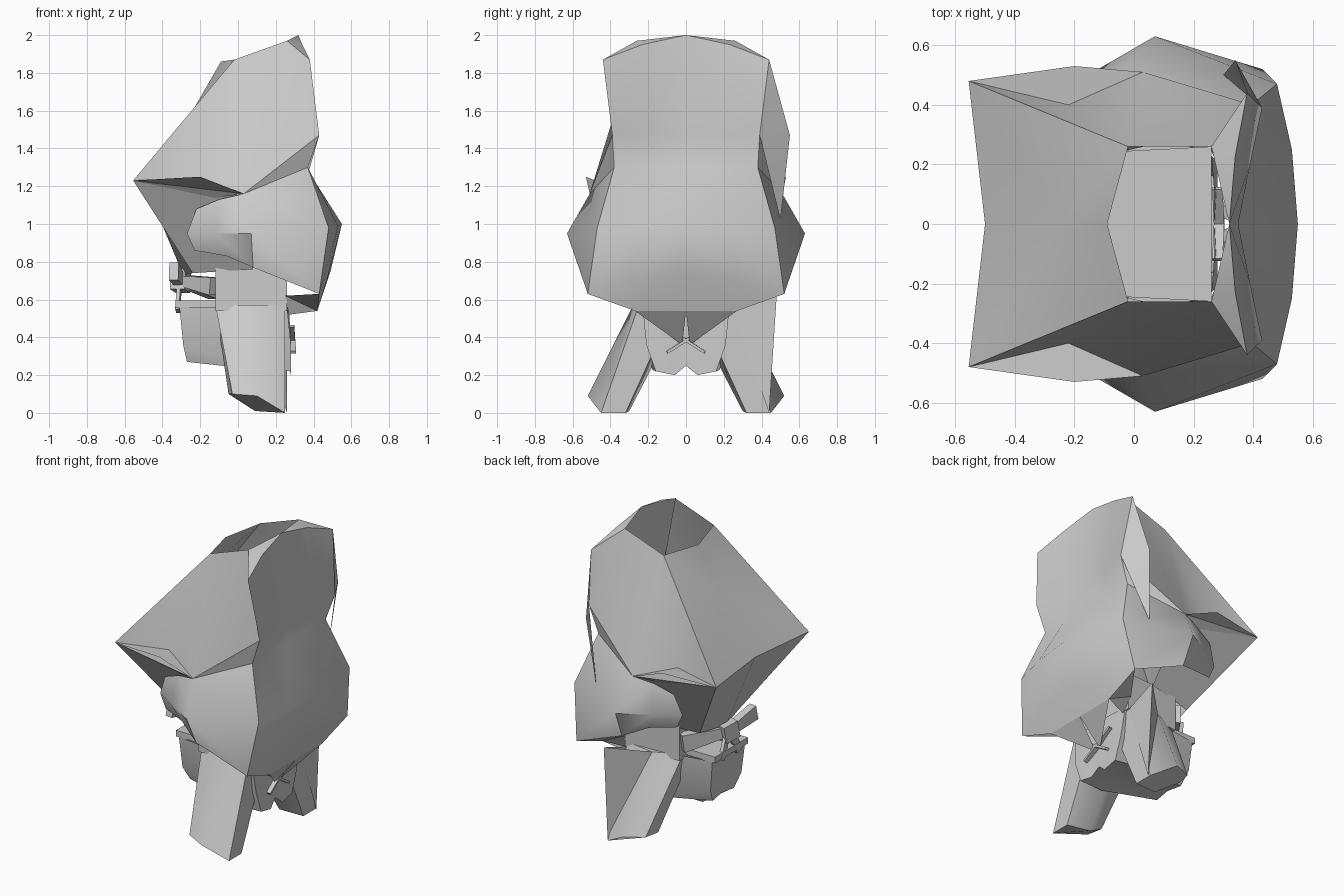
import bpy
import bmesh
from math import radians
from mathutils import Vector

old_cube = bpy.data.objects.get("Cube")
if old_cube:
    bpy.data.objects.remove(old_cube, do_unlink=True)

# One plain cloth colour
cloth = bpy.data.materials.new("grey_cloth")
cloth.use_nodes = True
grey = (0.6, 0.6, 0.6, 1)
cloth.diffuse_color = grey
cloth.node_tree.nodes["Principled BSDF"].inputs["Base Color"].default_value = grey


def finish(name, bm, angle):
    """Weld, orient, and turn a bmesh into a shaded object."""
    bmesh.ops.remove_doubles(bm, verts=bm.verts, dist=0.0005)
    bmesh.ops.recalc_face_normals(bm, faces=bm.faces)
    mesh = bpy.data.meshes.new(name)
    bm.to_mesh(mesh)
    bm.free()
    mesh.materials.append(cloth)
    obj = bpy.data.objects.new(name, mesh)
    bpy.context.collection.objects.link(obj)
    bpy.ops.object.select_all(action='DESELECT')
    obj.select_set(True)
    bpy.context.view_layer.objects.active = obj
    bpy.ops.object.shade_smooth_by_angle(angle=radians(angle))


def shell(name, polygons, mirror=True, angle=35):
    """Sheet of polygons, repeated on both sides of the middle plane."""
    bm = bmesh.new()
    for side in ((1, -1) if mirror else (1,)):
        for polygon in polygons:
            bm.faces.new([bm.verts.new((x, y * side, z)) for x, y, z in polygon])
    finish(name, bm, angle)


def grid(rows):
    """Quads between neighbouring rows of points."""
    quads = []
    for upper, lower in zip(rows, rows[1:]):
        for i in range(len(upper) - 1):
            quads.append((upper[i], upper[i + 1], lower[i + 1], lower[i]))
    return quads


def tube(top, bottom):
    """Closed tube between two matching rings."""
    return grid([top + top[:1], bottom + bottom[:1]]) + [top, bottom]


def ribbon(name, start, end, width, depth, flare=1.0):
    """Flat bar from start to end, widening by the flare."""
    start, end = Vector(start), Vector(end)
    along = end - start
    rotation = along.to_track_quat('Y', 'Z')
    bm = bmesh.new()
    bmesh.ops.create_cube(bm, size=1)
    for v in bm.verts:
        scale = flare if v.co.y > 0 else 1
        local = Vector((v.co.x * depth, v.co.y * along.length, v.co.z * width * scale))
        v.co = (start + end) / 2 + rotation @ local
    finish(name, bm, 30)


# Key points of the jacket, on the +y side
hem_middle = (-0.5, 0, 1.23)
hem_corner = (-0.555, 0.48, 1.23)
chest_middle = (-0.24, 0, 1.6)
neck_middle = (-0.09, 0, 1.86)
neck_front = (-0.02, 0.26, 1.87)
neck_back = (0.26, 0.26, 1.97)
collar_top = (0.32, 0, 2)
collar_side = (0.34, 0.23, 1.95)
shoulder = (0.38, 0.44, 1.87)
blade = (0.43, 0.39, 1.47)
hem_pleat = (-0.22, 0.4, 1.24)
hem_side = (-0.2, 0.53, 1.25)
hem_low = (0.03, 0.51, 1.16)
hem_fold = (-0.39, 0.36, 1.1)
waist = (0.37, 0.38, 1.3)
hip_back = (0.48, 0.47, 0.98)
tail_side = (0.43, 0.52, 0.63)
tail_middle = (0.42, 0, 0.54)
tail_corner = (0.42, 0.27, 0.54)

# Upper jacket: front panel, sides and collar, open at the neck
shell("jacket_front", [
    (hem_middle, hem_corner, chest_middle),
    (chest_middle, hem_corner, neck_front),
    (chest_middle, neck_front, neck_middle)])
shell("jacket_sides", [
    (hem_corner, neck_front, hem_pleat),
    (neck_front, neck_back, hem_low),
    (neck_front, hem_low, hem_pleat),
    (neck_back, shoulder, blade, hem_low),
    (hem_low, blade, waist)])
shell("collar", [
    (neck_back, collar_top, collar_side),
    (neck_back, collar_side, shoulder)])
shell("jacket_hem", [
    (hem_corner, hem_side, hem_low, hem_pleat),
    (hem_corner, hem_side, hem_low, hem_fold)])

# Back panel, from the collar to the coat tail
back_rows = [
    [collar_top, collar_side, shoulder],
    [(0.35, 0, 1.47), (0.39, 0.2, 1.47), blade],
    [(0.36, 0, 1.3), (0.37, 0.2, 1.3), waist],
    [(0.55, 0, 1), (0.53, 0.25, 0.99), hip_back],
    [(0.49, 0, 0.75), (0.47, 0.27, 0.7), tail_side]]
tail_upper = back_rows[-1]
shell("coat_back", grid(back_rows) + [
    (tail_upper[0], tail_upper[1], tail_corner, tail_middle),
    (tail_upper[1], tail_side, tail_corner)], angle=50)

# Flared coat sides around the hips
shell("coat_sides", grid([
    [(-0.22, 0.44, 1.08), (-0.1, 0.47, 1.13), hem_low, waist],
    [(-0.27, 0.42, 0.95), (-0.12, 0.52, 0.95), (0.07, 0.63, 0.95), hip_back],
    [(-0.23, 0.42, 0.86), (-0.06, 0.47, 0.83), (0.08, 0.55, 0.77), tail_side]]), angle=45)

# Lining from the tail in towards the trousers
seat = (0.25, 0.27, 0.62)
shell("tail_lining", [
    (tail_middle, tail_corner, (0.28, 0.02, 0.36)),
    (tail_corner, tail_side, seat),
    (tail_corner, seat, (0.27, 0.22, 0.52))])

# Loose flap behind the left shoulder
flap_tip = (0.34, 0.55, 1.47)
shell("shoulder_flap", [
    (shoulder, flap_tip, blade),
    (blade, flap_tip, (0.3, 0.5, 1.02))], mirror=False)

# Shirt tapering from the chest to the belt
shell("shirt", grid([
    [hem_middle, hem_corner, (0.03, 0.47, 1.15)],
    [(-0.29, 0, 0.73), (-0.24, 0.2, 0.74), (0.08, 0.27, 0.76)]]))

# Trousers: hips and two splayed legs
hip_ring = [(-0.12, -0.24), (0.26, -0.26), (0.26, 0.26), (-0.12, 0.24)]
shell("trouser_hips", tube(
    [(x, y, 0.78) for x, y in hip_ring],
    [(x, y, 0.54) for x, y in hip_ring]), mirror=False)
leg_top = [(-0.12, 0.08), (-0.12, 0.2), (0.05, 0.28), (0.25, 0.25), (0.25, 0.06), (0.05, 0.01)]
leg_end = [(-0.05, 0.36, 0.1), (-0.03, 0.46, 0.1), (0.1, 0.52, 0.09),
           (0.25, 0.45, 0), (0.25, 0.32, 0), (0.09, 0.3, 0.01)]
shell("trouser_legs", tube([(x, y, 0.57) for x, y in leg_top], leg_end), angle=50)
cuff = (0.26, 0.44, 0)
pocket = (0.26, 0.48, 0.62)
shell("left_leg_panel", [
    ((0.25, 0.25, 0.54), pocket, cuff),
    ((0.05, 0.28, 0.57), pocket, cuff)], mirror=False)

# Loincloth with two rounded lobes
lobe_end = [(-0.26, 0, 0.28), (-0.27, 0.11, 0.27), (0.1, 0.18, 0.23), (0.28, 0.16, 0.22),
            (0.28, 0.06, 0.2), (0.27, 0, 0.25)]
shell("loincloth", grid([
    [(-0.3, 0, 0.57), (-0.31, 0.17, 0.56), (0, 0.22, 0.56), (0.26, 0.23, 0.56),
     (0.27, 0.1, 0.56), (0.27, 0, 0.56)],
    [(-0.29, 0, 0.36), (-0.29, 0.16, 0.36), (0, 0.2, 0.36), (0.28, 0.21, 0.36),
     (0.28, 0.1, 0.36), (0.27, 0, 0.4)],
    lobe_end]) + [lobe_end])

# Sash and tilted bow at the front
ribbon("sash", (-0.22, -0.17, 0.575), (-0.22, 0.17, 0.575), 0.04, 0.22)
ribbon("bow_knot", (-0.32, -0.05, 0.71), (-0.29, 0.05, 0.69), 0.11, 0.08)
ribbon("right_bow_loop", (-0.31, 0, 0.7), (-0.34, -0.22, 0.75), 0.06, 0.05, 1.6)
ribbon("left_bow_loop", (-0.3, 0, 0.7), (-0.13, 0.23, 0.66), 0.06, 0.06, 1.9)
ribbon("right_bow_end", (-0.3, -0.02, 0.7), (-0.13, -0.21, 0.67), 0.05, 0.05, 1.9)

# Hanging bow ends and the crossed ties at the back
for name, side in (("left", 1), ("right", -1)):
    ribbon(name + "_hanging_end", (-0.31, 0.02 * side, 0.68), (-0.32, 0.09 * side, 0.54), 0.05, 0.02)
    ribbon(name + "_back_tie", (0.28, 0.12 * side, 0.46), (0.29, -0.1 * side, 0.32), 0.015, 0.035)
